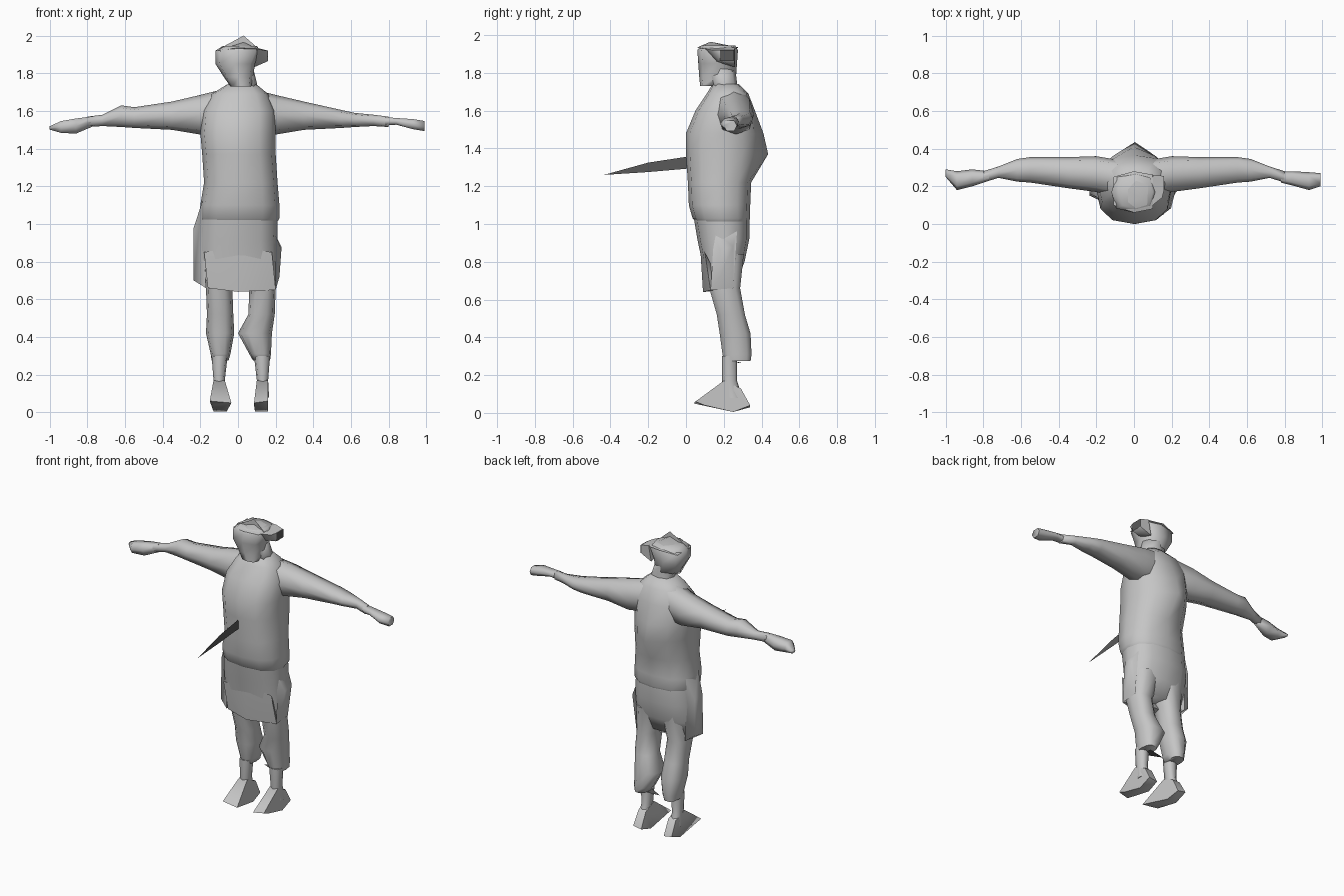
import bpy, bmesh, math
from mathutils import Vector

cube = bpy.data.objects.get("Cube")
if cube:
    bpy.data.objects.remove(cube)


def make_material(name, value):
    """A flat grey of the given linear value."""
    mat = bpy.data.materials.new(name)
    mat.use_nodes = True
    colour = (value, value, value, 1)
    mat.diffuse_color = colour
    shader = next(n for n in mat.node_tree.nodes if n.type == 'BSDF_PRINCIPLED')
    shader.inputs["Base Color"].default_value = colour
    return mat


grey = make_material("plain_grey", 0.56)
dark = make_material("dark_grey", 0.1)


def finish(name, bm, material=grey, smooth=True, fix_normals=True):
    """Turn a bmesh into a named, shaded object."""
    if fix_normals:
        bmesh.ops.recalc_face_normals(bm, faces=bm.faces[:])
    mesh = bpy.data.meshes.new(name)
    bm.to_mesh(mesh)
    bm.free()
    mesh.materials.append(material)
    obj = bpy.data.objects.new(name, mesh)
    bpy.context.collection.objects.link(obj)
    if smooth:
        bpy.ops.object.select_all(action='DESELECT')
        obj.select_set(True)
        bpy.context.view_layer.objects.active = obj
        bpy.ops.object.shade_smooth_by_angle(angle=math.radians(75))
    return obj


def loft(name, rings, axis='z', sides=12, squareness=0.8, shift=0, mirror=False):
    """Skin rounded rings given as (position, low a, high a, low b, high b).
    Rings along z use a = x, b = y; rings along x use a = y, b = z."""
    bm = bmesh.new()
    loops = []
    for pos, a_low, a_high, b_low, b_high in rings:
        loop = []
        for i in range(sides):
            angle = math.tau * i / sides
            c, s = math.cos(angle), math.sin(angle)
            u = math.copysign(abs(c) ** squareness, c)
            v = math.copysign(abs(s) ** squareness, s)
            a = (a_low + a_high + u * (a_high - a_low)) / 2
            b = (b_low + b_high + v * (b_high - b_low)) / 2
            point = Vector((a, b, pos) if axis == 'z' else (pos, a, b))
            if mirror:
                point.x = -point.x
            point.x += shift
            loop.append(bm.verts.new(point))
        loops.append(loop)
    for lower, upper in zip(loops, loops[1:]):
        for i in range(sides):
            j = (i + 1) % sides
            bm.faces.new((lower[i], lower[j], upper[j], upper[i]))
    bm.faces.new(loops[0])
    bm.faces.new(loops[-1])
    return finish(name, bm)


def plate(name, points, material=grey):
    """A single thin sheet, facing as its points wind."""
    bm = bmesh.new()
    bm.faces.new([bm.verts.new(p) for p in points])
    return finish(name, bm, material, smooth=False, fix_normals=False)


def solid(name, points):
    """A block wrapped around its corner points."""
    bm = bmesh.new()
    for p in points:
        bm.verts.new(p)
    bmesh.ops.convex_hull(bm, input=bm.verts[:])
    return finish(name, bm)


# Torso with a hanging belly and a ridge down the rounded upper back
torso = loft("torso", [
    (.98, -.17, .19, .08, .32),
    (1.03, -.205, .22, .035, .34),
    (1.1, -.2, .22, .015, .34),
    (1.22, -.18, .21, .01, .345),
    (1.37, -.19, .2, 0, .38),
    (1.48, -.2, .2, 0, .38),
    (1.6, -.19, .2, .05, .365),
    (1.69, -.14, .16, .11, .33),
    (1.74, -.06, .1, .14, .28)])
for v in torso.data.vertices:
    if abs(v.co.x) < .02 and v.co.y > .37:
        v.co.y += .055 if v.co.z < 1.4 else .03

# Neck, boxy head and cap
loft("neck", [
    (1.7, -.06, .11, .15, .27),
    (1.75, -.05, .1, .13, .27),
    (1.83, -.07, .08, .1, .26)], sides=8)
loft("head", [
    (1.73, -.04, .07, .075, .16),
    (1.78, -.075, .08, .07, .265),
    (1.85, -.12, .09, .065, .27),
    (1.92, -.12, .12, .06, .275),
    (1.945, -.08, .1, .08, .26)], sides=8, squareness=.7)
solid("cap_top", [
    (.03, .13, 1.965), (-.11, .1, 1.92), (-.11, .25, 1.92), (.1, .08, 1.93),
    (.11, .26, 1.93), (0, .28, 1.935), (0, .06, 1.935)])
plate("cap_crest", [(-.1, .13, 1.93), (.11, .13, 1.93), (.03, .13, 2)])
solid("cap_peak", [
    (.16, .18, 1.865), (.16, .18, 1.92), (.16, .255, 1.865), (.16, .255, 1.92),
    (.08, .16, 1.86), (.08, .26, 1.83), (.1, .1, 1.93), (.1, .26, 1.935),
    (.15, .14, 1.92)])
plate("cap_peak_end", [
    (.163, .18, 1.865), (.163, .255, 1.865), (.163, .255, 1.92),
    (.163, .18, 1.92)], dark)

# Arms held straight out, one mirrored from the other
for side, flip in (("left", False), ("right", True)):
    loft(side + "_arm", [
        (.08, .14, .34, 1.48, 1.715),
        (.2, .17, .36, 1.475, 1.685),
        (.35, .19, .355, 1.5, 1.65),
        (.55, .22, .355, 1.51, 1.62 if flip else 1.605),
        (.62, .225, .345, 1.515, 1.63 if flip else 1.59),
        (.72, .245, .305, 1.52, 1.58),
        (.8, .22, .28, 1.515, 1.57)], axis='x', sides=8, mirror=flip)
loft("left_hand", [
    (.78, .22, .28, 1.52, 1.57),
    (.84, .205, .28, 1.525, 1.565),
    (.93, .18, .275, 1.5, 1.56),
    (.99, .2, .27, 1.49, 1.55)], axis='x', sides=6)
loft("right_hand", [
    (.77, .23, .28, 1.515, 1.575),
    (.86, .2, .29, 1.475, 1.565),
    (.94, .18, .28, 1.48, 1.55),
    (1, .25, .29, 1.5, 1.52)], axis='x', sides=6, mirror=True)

# Shorts: hips, a front apron of cloth and side pockets
loft("shorts_hips", [
    (.7, -.2, .2, .1, .27),
    (.8, -.21, .21, .085, .31),
    (.92, -.21, .21, .06, .335),
    (1.04, -.2, .21, .04, .335)])
solid("shorts_front", [
    (-.16, .12, .66), (0, .09, .64), (.2, .13, .65), (-.18, .1, .85),
    (0, .075, .88), (.18, .1, .85), (-.12, .2, .66), (.17, .2, .65)])
solid("right_pocket", [
    (-.235, .15, .7), (-.235, .24, .72), (-.17, .12, .66), (-.235, .16, .98),
    (-.235, .24, .96), (-.19, .14, 1.12), (-.18, .26, 1.1), (-.18, .27, .68)])
solid("left_pocket", [
    (.2, .13, .65), (.2, .25, .66), (.23, .18, .86), (.23, .25, .88),
    (.22, .18, .72), (.19, .15, .96), (.19, .27, .96)])

# Legs, ankles and feet
for side, flip, shift in (("left", False, 0), ("right", True, .03)):
    loft(side + "_leg", [
        (.275, .08, .17, .2, .345),
        (.31, .07 if flip else .06, .175, .19, .35),
        (.42, .05 if flip else 0, .2 if flip else .18, .175, .345),
        (.52, .055, .195, .16, .315),
        (.66, .06, .2, .12, .29),
        (.84, .01, .2, .1, .31)], sides=10, shift=shift, mirror=flip)
    loft(side + "_ankle", [
        (.08, .1, .165, .2, .3),
        (.17, .1, .16, .19, .27),
        (.3, .085, .17, .19, .27)], sides=8, shift=shift, mirror=flip)
    sign = -1 if flip else 1
    wide = .02 if flip else 0
    solid(side + "_foot", [(sign * x + shift, y, z) for x, y, z in (
        (.085 - wide, .04, .05), (.16 + wide, .05, .06),
        (.085, .1, .04), (.16, .1, .04), (.09, .25, .005), (.16, .25, .005),
        (.1, .34, .03), (.16, .34, .04), (.1, .29, .13), (.155, .29, .13),
        (.1, .2, .17), (.16, .2, .17))])

# Thin flat spike in front of the belly
plate("belly_spike", [
    (0, .03, 1.295), (0, -.2, 1.275), (0, -.435, 1.26),
    (0, -.2, 1.325), (0, .03, 1.36)], dark)

# Loose scrap of cloth between the shins
plate("shin_scrap", [(0, .28, .265), (.12, .22, .27), (.12, .3, .27)], dark)
